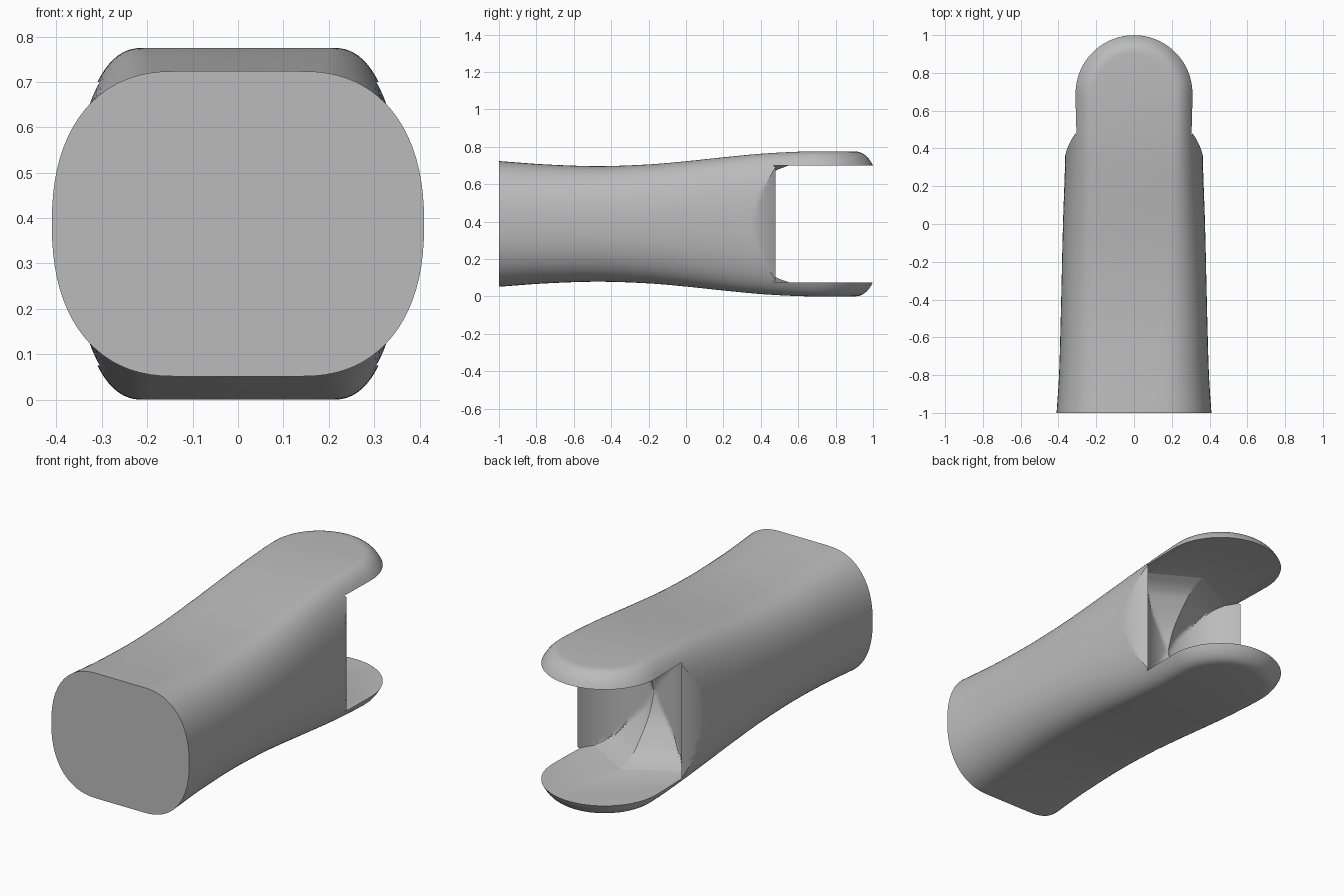
import bpy, bmesh, math
from mathutils import Vector

cube = bpy.data.objects.get("Cube")
if cube:
    bpy.data.objects.remove(cube, do_unlink=True)

MID, HINGE_Y = 0.3875, 0.69

# Single matte grey
grey = bpy.data.materials.new("matte grey")
grey.use_nodes = True
grey.diffuse_color = (0.5, 0.5, 0.5, 1)
grey.node_tree.nodes["Principled BSDF"].inputs["Base Color"].default_value = (0.5, 0.5, 0.5, 1)


def curve(points, t):
    """Smooth interpolation through a few (position, value) points."""
    if t <= points[0][0]:
        return points[0][1]
    for i in range(len(points) - 1):
        (a, va), (b, vb) = points[i], points[i + 1]
        if t <= b:
            p = points[max(i - 1, 0)]
            n = points[min(i + 2, len(points) - 1)]
            ma = (vb - p[1]) / (b - p[0]) * (b - a)
            mb = (n[1] - va) / (n[0] - a) * (b - a)
            u = (t - a) / (b - a)
            return ((2*u**3 - 3*u**2 + 1) * va + (u**3 - 2*u**2 + u) * ma
                    + (3*u**2 - 2*u**3) * vb + (u**3 - u**2) * mb)
    return points[-1][1]


def finish(bm, name):
    bmesh.ops.recalc_face_normals(bm, faces=bm.faces)
    mesh = bpy.data.meshes.new(name)
    bm.to_mesh(mesh)
    bm.free()
    mesh.materials.append(grey)
    obj = bpy.data.objects.new(name, mesh)
    bpy.context.collection.objects.link(obj)
    return obj


WIDTH = [(-1, .41), (-.8, .397), (-.5, .388), (0, .376), (.36, .364), (HINGE_Y, .36)]
HEIGHT = [(-1, .336), (-.75, .318), (-.47, .309), (-.2, .318), (0, .335),
          (.2, .356), (.4, .375), (.6, .386), (HINGE_Y, .3875)]
FLAT = [(-1, .14), (HINGE_Y, .21)]


def half_section(y):
    """Half outline, bottom centre to top centre: flat, rounded flank, flat."""
    w, h, f = curve(WIDTH, y), curve(HEIGHT, y), curve(FLAT, y)
    pts, n = [(0, MID - h)], 40
    for i in range(n + 1):
        a = -math.pi / 2 + math.pi * i / n
        c, s = abs(math.cos(a)), math.sin(a)
        k = 2 / 2.3
        pts.append((f + (w - f) * c**k, MID + math.copysign(h * abs(s)**k, s)))
    return pts + [(0, MID + h)]


# Body: half section swept up one side, round the end and back down the other
bm = bmesh.new()
steps = 48
ys = [-1 + (HINGE_Y + 1) * i / steps for i in range(steps + 1)]
rings = [[Vector((x, y, z)) for x, z in half_section(y)] for y in ys]
end = half_section(HINGE_Y)
turn = []
for i in range(1, 48):
    a = math.pi * i / 48
    turn.append([Vector((x * math.cos(a), HINGE_Y + x * math.sin(a), z)) for x, z in end])
back = [[Vector((-v.x, v.y, v.z)) for v in ring] for ring in reversed(rings)]
grid = [[bm.verts.new(v) for v in ring] for ring in rings + turn + back]
for a, b in zip(grid, grid[1:]):
    for i in range(len(a) - 1):
        bm.faces.new((a[i], a[i + 1], b[i + 1], b[i]))
bmesh.ops.remove_doubles(bm, verts=bm.verts, dist=1e-5)
bmesh.ops.holes_fill(bm, edges=[e for e in bm.edges if e.is_boundary], sides=0)
body = finish(bm, "forked_body")

# Slot cutter: round socket with a central ridge flowing into each fork plate
RIDGE = [(0, .27), (.376, .317), (.808, .43), (.92, .485), (1, .55)]
FLARE = [(.31, .48), (.328, .453), (.345, .42), (.357, .39), (.365, .36), (.376, .30), (.39, .2), (.7, .2)]


def slot_outline(t):
    wall = []
    for i in range(-32, 33):
        x = .31 * i / 32
        wall.append((x, max(.604 - math.sqrt(.334**2 - x * x), curve(RIDGE, t) - .57 * abs(x))))
    right = FLARE[1:]
    left = [(-x, y) for x, y in reversed(right)]
    return left + wall + right + [(.7, 1.3), (-.7, 1.3)]


bm = bmesh.new()
layers = []
for i in range(-24, 25):
    t = math.sin(math.pi / 2 * i / 24)
    layers.append([bm.verts.new((x, y, MID + .3125 * t)) for x, y in slot_outline(abs(t))])
for a, b in zip(layers, layers[1:]):
    for i in range(len(a)):
        j = (i + 1) % len(a)
        bm.faces.new((a[i], a[j], b[j], b[i]))
bm.faces.new(layers[0])
bm.faces.new(layers[-1])
cutter = finish(bm, "slot_cutter")
cutter.hide_render = True

# Cut the slot, apply, and drop the cutter
cut = body.modifiers.new("slot", "BOOLEAN")
cut.operation, cut.solver, cut.object = "DIFFERENCE", "EXACT", cutter
bpy.ops.object.select_all(action="DESELECT")
body.select_set(True)
bpy.context.view_layer.objects.active = body
bpy.ops.object.modifier_apply(modifier=cut.name)
bpy.data.objects.remove(cutter, do_unlink=True)
bpy.ops.object.shade_smooth_by_angle(angle=math.radians(30))
